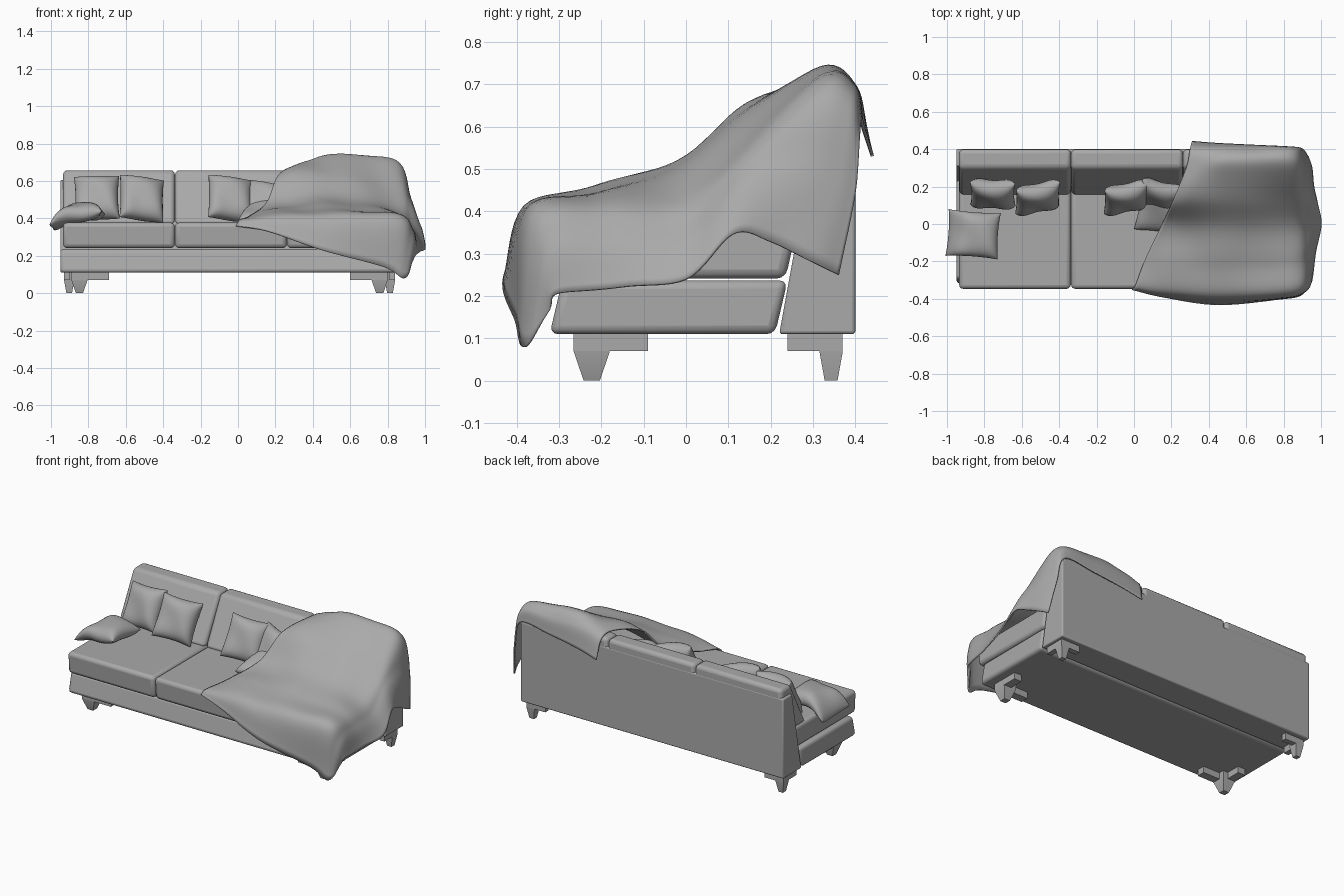
import bpy, bmesh, math
from mathutils import Vector, Matrix

if "Cube" in bpy.data.objects:
    bpy.data.objects.remove(bpy.data.objects["Cube"])

# One fabric colour for everything
GREY = (0.4, 0.4, 0.4, 1)
fabric = bpy.data.materials.new("grey fabric")
fabric.use_nodes = True
fabric.diffuse_color = GREY
fabric.node_tree.nodes["Principled BSDF"].inputs["Base Color"].default_value = GREY

MID = -0.045          # middle of the sofa frame
HALF = 0.905          # half its width


def finish(name, bm, angle=40, bevel=0, segments=3):
    """Turn a bmesh into a named, shaded object."""
    bmesh.ops.recalc_face_normals(bm, faces=bm.faces)
    mesh = bpy.data.meshes.new(name)
    bm.to_mesh(mesh)
    bm.free()
    obj = bpy.data.objects.new(name, mesh)
    bpy.context.collection.objects.link(obj)
    mesh.materials.append(fabric)
    if bevel:
        mod = obj.modifiers.new("rounded edges", "BEVEL")
        mod.width, mod.segments = bevel, segments
    bpy.ops.object.select_all(action="DESELECT")
    obj.select_set(True)
    bpy.context.view_layer.objects.active = obj
    bpy.ops.object.shade_smooth_by_angle(angle=math.radians(angle))
    return obj


def extrude_side(name, profile, x0, x1, bevel):
    """Extrude a (y, z) side profile from x0 to x1."""
    bm = bmesh.new()
    face = bm.faces.new([bm.verts.new((x0, y, z)) for y, z in profile])
    new = bmesh.ops.extrude_face_region(bm, geom=[face])["geom"]
    verts = [v for v in new if isinstance(v, bmesh.types.BMVert)]
    bmesh.ops.translate(bm, verts=verts, vec=(x1 - x0, 0, 0))
    return finish(name, bm, bevel=bevel)


# Frame: leaning base and wedge-shaped back
extrude_side("base", [(-0.322, 0.11), (0.21, 0.11), (0.24, 0.237), (-0.292, 0.237)],
             MID - HALF, MID + HALF, 0.02)
extrude_side("back_panel", [(0.22, 0.11), (0.4, 0.11), (0.4, 0.605), (0.31, 0.605)],
             MID - HALF, MID + HALF, 0.008)

# Three seat cushions and three back cushions
width = 0.599
for i, side in enumerate(("right", "middle", "left")):
    x0 = MID - HALF + 0.015 + i * width
    x1 = x0 + width - 0.002
    extrude_side(side + "_seat_cushion",
                 [(-0.338, 0.241), (0.235, 0.241), (0.265, 0.377), (-0.348, 0.377)],
                 x0, x1, 0.022)
    extrude_side(side + "_back_cushion",
                 [(0.15, 0.37), (0.399, 0.37), (0.399, 0.657), (0.3, 0.657)],
                 x0, x1, 0.022)


def box(bm, low, high):
    made = bmesh.ops.create_cube(bm, size=1)["verts"]
    for v in made:
        v.co = [low[k] if v.co[k] < 0 else high[k] for k in range(3)]
    return made


def leg(name, corner, sx, sy, size, foot, arm_x, arm_y):
    """Tapered leg with an L-shaped bracket; sx and sy point inwards."""
    bm = bmesh.new()
    thick = size * 0.6
    box(bm, (0, 0, 0.07), (arm_x, thick, 0.112))
    box(bm, (0, 0, 0.07), (thick, arm_y, 0.112))
    post = box(bm, (0, 0, 0), (size, size, 0.112))
    low = [v for v in post if v.co.z < 0.01]
    # Split the post at the bracket so that only its foot tapers
    bmesh.ops.bisect_plane(bm, geom=bm.verts[:] + bm.edges[:] + bm.faces[:],
                           plane_co=(0, 0, 0.069), plane_no=(0, 0, 1))
    for v in low:
        for k in (0, 1):
            v.co[k] = size / 2 + (v.co[k] - size / 2) * foot
    for v in bm.verts:
        v.co = (corner[0] + sx * v.co.x, corner[1] + sy * v.co.y, v.co.z)
    finish(name, bm, 20)


for sx, side in ((1, "right"), (-1, "left")):
    leg(side + "_front_leg", (MID - sx * 0.845, -0.265), sx, 1, 0.085, 0.45, 0.2, 0.175)
    leg(side + "_back_leg", (MID - sx * 0.885, 0.37), sx, -1, 0.055, 0.55, 0.13, 0.13)


def pillow(name, centre, size, thick, lean, turn, roll=0, droop=0):
    """Stuffed square with pinched seams and pulled-out corners."""
    bm = bmesh.new()
    for side in (1, -1):
        grid = bmesh.ops.create_grid(bm, x_segments=18, y_segments=18, size=1)["verts"]
        for v in grid:
            # Pack the rows towards the seams so the sides swell evenly
            u, w = (math.sin(c * math.pi / 2) for c in v.co.xy)
            puff = max(0, (1 - u ** 4) * (1 - w ** 4)) ** 0.5
            x = u * (1 - 0.06 * (1 - w * w)) * size[0]
            y = w * (1 - 0.06 * (1 - u * u)) * size[1]
            sag = droop * min(0, u + 0.1) ** 2
            v.co = (x, y, side * puff * thick - sag + 0.008 * math.sin(3 * u + 2 * w))
    bmesh.ops.remove_doubles(bm, verts=bm.verts, dist=0.0003)
    rot = (Matrix.Rotation(math.radians(turn), 4, "Z")
           @ Matrix.Rotation(math.radians(lean), 4, "X")
           @ Matrix.Rotation(math.radians(roll), 4, "Z"))
    bmesh.ops.transform(bm, verts=bm.verts, matrix=Matrix.Translation(centre) @ rot)
    finish(name, bm, 70)


# Throw pillows leaning on the back, and one slumped over the open end
square = (0.121, 0.128)
pillow("end_pillow", (-0.755, 0.16, 0.51), square, 0.058, 66, -3, 2)
pillow("second_pillow", (-0.515, 0.14, 0.505), square, 0.058, 66, 15, -8)
pillow("middle_pillow", (-0.042, 0.14, 0.505), square, 0.058, 66, 15, -8)
pillow("covered_pillow", (0.13, 0.15, 0.48), square, 0.054, 62, -8, -10)
pillow("low_covered_pillow", (0.14, 0.07, 0.43), square, 0.045, 25, -10)
pillow("slumped_pillow", (-0.86, -0.055, 0.43), (0.14, 0.125), 0.05, 0, -4, 0, 0.09)

# Blanket control points in hundredths: rows run from back hem to front hem,
# columns from the inner edge over the shoulder to the outer hem
ROWS = [
    [(31, 44, 53), (44, 43, 56), (64, 42, 59), (85, 41, 61), (90, 40, 45), (93, 36, 25)],
    [(30, 40, 65), (40, 40, 68), (60, 40, 69), (85, 39, 68), (91, 36, 49), (95, 30, 28)],
    [(28, 30, 67), (37, 31, 71), (51, 32, 74), (84, 31, 70), (92, 28, 51), (96, 20, 32)],
    [(21, 13, 62), (32, 14, 64), (55, 14, 63), (84, 12, 53), (92, 13, 47), (98, 11, 34)],
    [(15, 0, 48), (28, -1, 50), (55, -2, 52), (84, -3, 44), (93, 0, 36), (100, 0, 24)],
    [(6, -19, 41), (22, -20, 44), (52, -21, 45), (84, -20, 42), (93, -17, 34), (97, -15, 22)],
    [(1, -32, 39), (18, -35, 41), (48, -38, 41), (84, -37, 40), (93, -33, 32), (95, -30, 21)],
    [(-1, -35, 36), (16, -39, 33), (45, -43, 23), (78, -40, 14), (89, -38, 8), (93, -32, 17)],
]


def smooth_path(points, steps):
    """Curve through all points, sampled evenly between them."""
    pts = [2 * points[0] - points[1]] + points + [2 * points[-1] - points[-2]]
    out = []
    for a, b, c, d in zip(pts, pts[1:], pts[2:], pts[3:]):
        for s in range(steps):
            t = s / steps
            out.append(b + (c - a) * (t / 2)
                       + (2 * a - 5 * b + 4 * c - d) * (t * t / 2)
                       + (3 * b - a - 3 * c + d) * (t ** 3 / 2))
    return out + [points[-1]]


across = [smooth_path([Vector(p) / 100 for p in row], 8) for row in ROWS]
lines = [smooth_path(list(column), 8) for column in zip(*across)]
bm = bmesh.new()
sheet = []
for line in lines:
    sheet.append([])
    for j, p in enumerate(line):
        # Soft folds fading away towards the hems
        fade = math.sin(math.pi * j / (len(line) - 1))
        fold = 0.011 * fade * math.sin(9 * p.x + 14 * p.y) * math.cos(11 * p.x - 5 * p.y)
        sheet[-1].append(bm.verts.new(p + Vector((0, 0, fold))))
for left, right in zip(sheet, sheet[1:]):
    for j in range(len(left) - 1):
        bm.faces.new((left[j], left[j + 1], right[j + 1], right[j]))
blanket = finish("blanket", bm, 60)
shell = blanket.modifiers.new("cloth thickness", "SOLIDIFY")
shell.thickness, shell.offset = 0.008, 0
